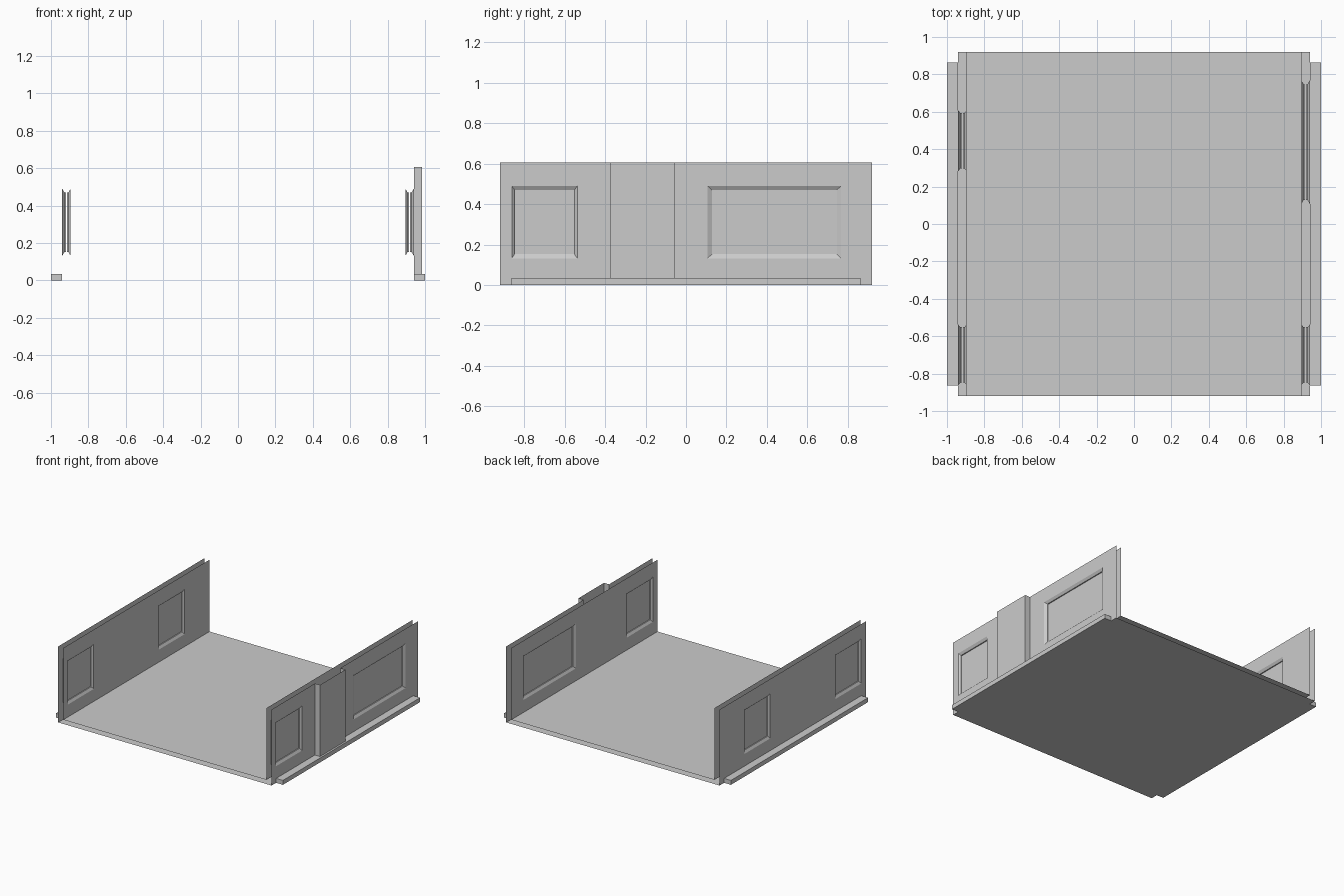
import bpy
import bmesh

cube = bpy.data.objects.get("Cube")
if cube:
    bpy.data.objects.remove(cube, do_unlink=True)

grey = bpy.data.materials.new("plain grey")
grey.use_nodes = True
grey.diffuse_color = (0.6, 0.6, 0.6, 1)
grey.node_tree.nodes["Principled BSDF"].inputs["Base Color"].default_value = (0.6, 0.6, 0.6, 1)

INNER, OUTER, LEDGE = 0.895, 0.94, 1.0
DEPTH, FLOOR, TOP = 0.92, 0.033, 0.605
SILL, HEAD = 0.132, 0.49


def make_object(name, bm):
    bmesh.ops.remove_doubles(bm, verts=bm.verts, dist=0.0001)
    mesh = bpy.data.meshes.new(name)
    bm.to_mesh(mesh)
    bm.free()
    mesh.materials.append(grey)
    obj = bpy.data.objects.new(name, mesh)
    bpy.context.collection.objects.link(obj)
    return obj


def quad(bm, points, facing):
    face = bm.faces.new([bm.verts.new(p) for p in points])
    face.normal_update()
    if sum(a * b for a, b in zip(face.normal, facing)) < 0:
        face.normal_flip()


def upright(bm, x, y0, y1, z0, z1, facing):
    quad(bm, [(x, y0, z0), (x, y1, z0), (x, y1, z1), (x, y0, z1)], (facing, 0, 0))


def wall_sheet(name, x, facing, base, windows, gap=None):
    """Open sheet of wall with window holes and an optional full-height gap."""
    bm = bmesh.new()
    cuts = sorted(windows + ([gap] if gap else []))
    start = -DEPTH
    for y0, y1 in cuts:
        upright(bm, x, start, y0, base, TOP, facing)
        if (y0, y1) == gap:
            upright(bm, x, y0, y1, base, FLOOR, facing)
        else:
            upright(bm, x, y0, y1, base, SILL, facing)
            upright(bm, x, y0, y1, HEAD, TOP, facing)
        start = y1
    upright(bm, x, start, DEPTH, base, TOP, facing)
    make_object(name, bm)


def window_recess(name, x, facing, y0, y1):
    """Splayed frame, straight reveal and pane set into one wall sheet."""
    bm = bmesh.new()
    inset_y = 0.014 if y1 - y0 < 0.5 else 0.021
    rings = []
    for depth, amount in ((0, 0), (0.012, 1), (0.02, 1)):
        px, dy, dz = x - facing * depth, inset_y * amount, 0.02 * amount
        rings.append([(px, y0 + dy, SILL + dz), (px, y1 - dy, SILL + dz),
                      (px, y1 - dy, HEAD - dz), (px, y0 + dy, HEAD - dz)])
    inward = [(0, 0, 1), (0, -1, 0), (0, 0, -1), (0, 1, 0)]
    for a, b in zip(rings, rings[1:]):
        for i in range(4):
            j = (i + 1) % 4
            quad(bm, [a[i], a[j], b[j], b[i]], inward[i])
    quad(bm, rings[-1], (facing, 0, 0))
    make_object(name, bm)


def floor_sheet(name, half_x, z, facing):
    bm = bmesh.new()
    quad(bm, [(-half_x, -DEPTH, z), (half_x, -DEPTH, z),
              (half_x, DEPTH, z), (-half_x, DEPTH, z)], (0, 0, facing))
    make_object(name, bm)


# Floor: separate top and underside with open ends
floor_sheet("floor_top", INNER, FLOOR, 1)
floor_sheet("floor_underside", OUTER, 0, -1)

# Walls, windows and ledges on both sides
PILASTER = (-0.375, -0.055)
sides = (("left", 1, [(-0.862, -0.538), (0.107, 0.768)], PILASTER),
         ("right", -1, [(-0.862, -0.538), (0.283, 0.607)], None))
for label, s, windows, gap in sides:
    wall_sheet(label + "_wall_outside", s * OUTER, s, 0, windows, gap)
    wall_sheet(label + "_wall_inside", s * INNER, -s, FLOOR, windows)
    for place, (y0, y1) in zip(("front", "back"), windows):
        window_recess(f"{label}_{place}_window_outside", s * OUTER, s, y0, y1)
        window_recess(f"{label}_{place}_window_inside", s * INNER, -s, y0, y1)

    bm = bmesh.new()
    bmesh.ops.create_cube(bm, size=1)
    for v in bm.verts:
        v.co.x = s * ((OUTER + LEDGE) / 2) + v.co.x * (LEDGE - OUTER)
        v.co.y *= 1.725
        v.co.z = (v.co.z + 0.5) * 0.035
    make_object(label + "_ledge", bm)

# Pilaster standing on the left ledge, open at the top
bm = bmesh.new()
face_x = 0.985
upright(bm, face_x, *PILASTER, FLOOR, TOP, 1)
for y, facing in zip(PILASTER, (-1, 1)):
    quad(bm, [(OUTER, y, FLOOR), (face_x, y, FLOOR),
              (face_x, y, TOP), (OUTER, y, TOP)], (0, facing, 0))
make_object("left_pilaster", bm)
